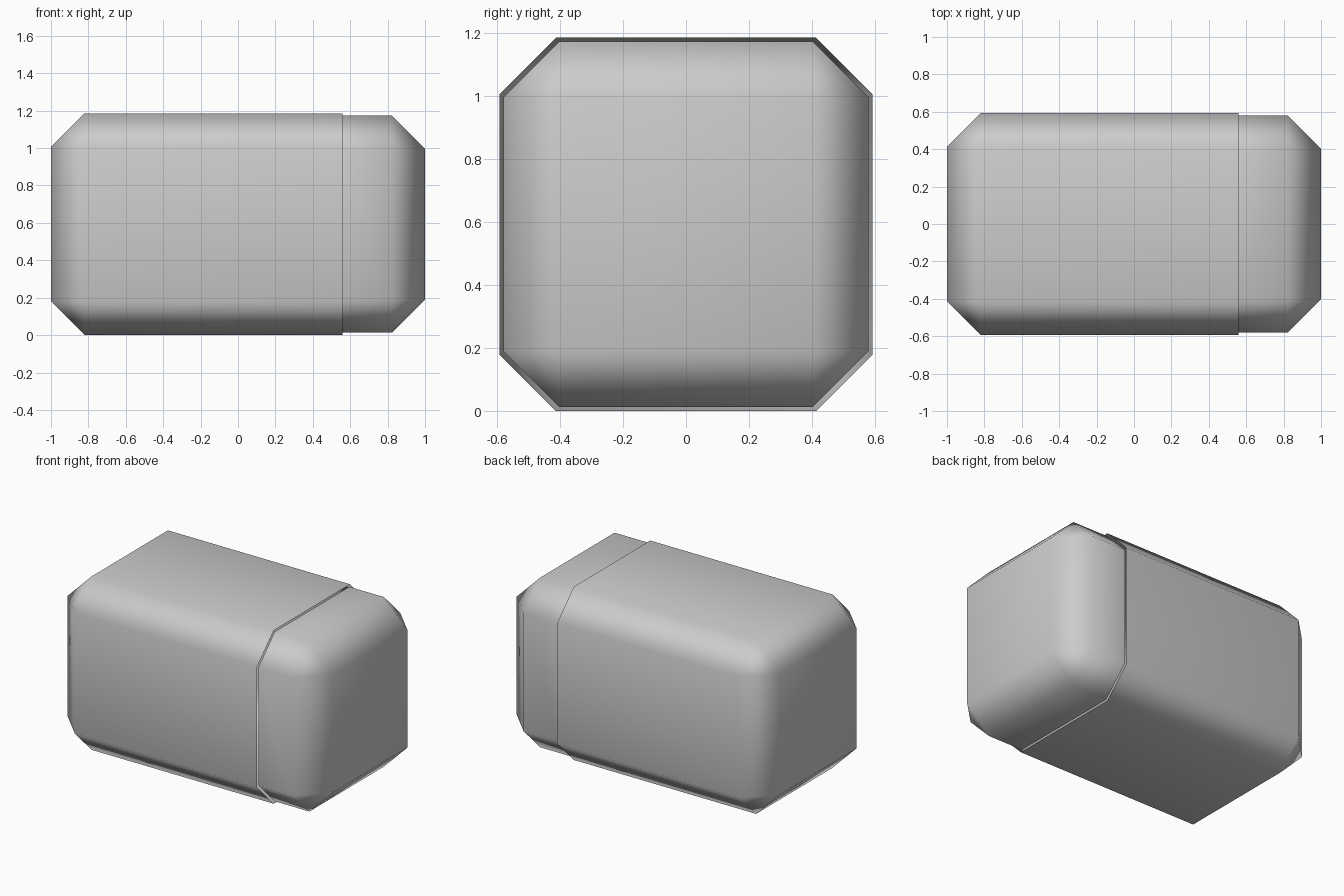
import bpy, bmesh
from mathutils import Matrix

if "Cube" in bpy.data.objects:
    bpy.data.objects.remove(bpy.data.objects["Cube"])

HALF = 0.593      # half width and half height of the body
SPLIT = 0.56      # x of the seam between body and cap


def chamfered_shell(name, half, chamfer, keep_left):
    """Chamfered box, cut open at the seam, keeping one side."""
    bm = bmesh.new()
    bmesh.ops.create_cube(bm, size=2, matrix=Matrix.Translation((0, 0, HALF))
                          @ Matrix.Diagonal((1, half, half, 1)))
    bmesh.ops.bevel(bm, geom=bm.edges[:], offset=chamfer, segments=1,
                    profile=0.5, affect='EDGES')
    bmesh.ops.bisect_plane(bm, geom=bm.verts[:] + bm.edges[:] + bm.faces[:],
                           plane_co=(SPLIT, 0, 0), plane_no=(1, 0, 0),
                           clear_outer=keep_left, clear_inner=not keep_left)
    for f in bm.faces:
        f.smooth = True
    mesh = bpy.data.meshes.new(name)
    bm.to_mesh(mesh)
    bm.free()
    obj = bpy.data.objects.new(name, mesh)
    bpy.context.collection.objects.link(obj)
    # Keep the large sides flat so only the chamfers read as rounded
    obj.modifiers.new("flat_sides", 'WEIGHTED_NORMAL').weight = 50
    return obj


# Long main body, open at its right end
chamfered_shell("body", HALF, 0.18, True)
# Slightly narrower end cap
chamfered_shell("end_cap", HALF - 0.013, 0.177, False)
